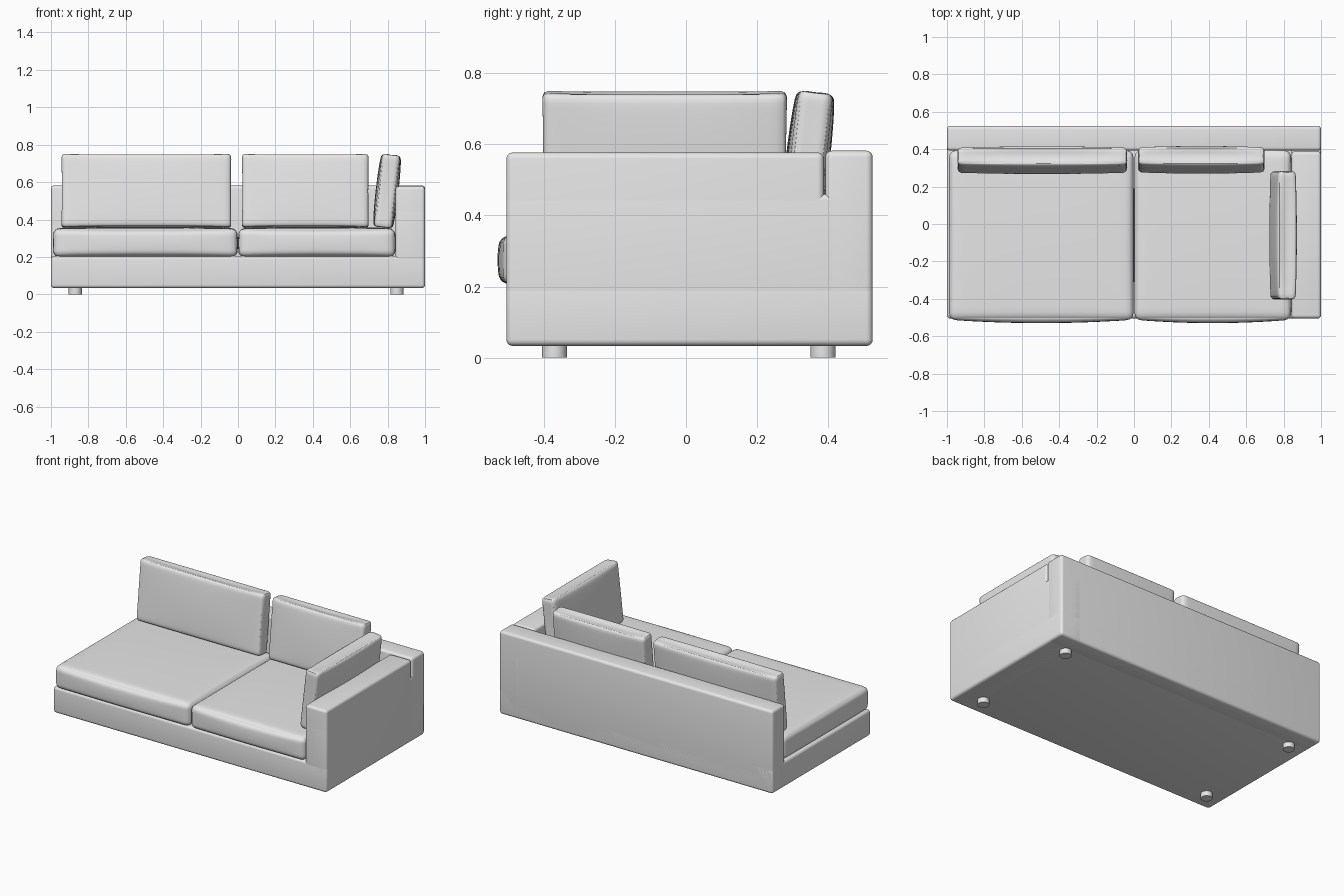
import bpy
import bmesh
import math
from mathutils import Matrix, Vector

cube = bpy.data.objects.get("Cube")
if cube:
    bpy.data.objects.remove(cube, do_unlink=True)

# One grey upholstery colour
fabric = bpy.data.materials.new("grey_fabric")
fabric.use_nodes = True
grey = (0.8, 0.8, 0.8, 1)
fabric.diffuse_color = grey
fabric.node_tree.nodes["Principled BSDF"].inputs["Base Color"].default_value = grey


def finish(bm, name):
    """Turn a bmesh into a smooth shaded, coloured object."""
    mesh = bpy.data.meshes.new(name)
    bm.to_mesh(mesh)
    bm.free()
    mesh.materials.append(fabric)
    obj = bpy.data.objects.new(name, mesh)
    bpy.context.collection.objects.link(obj)
    bpy.ops.object.select_all(action="DESELECT")
    obj.select_set(True)
    bpy.context.view_layer.objects.active = obj
    bpy.ops.object.shade_smooth_by_angle(angle=math.radians(40))
    return obj


def panel(name, low, high, radius=0.018):
    """Upholstered box with rounded edges."""
    low, high = Vector(low), Vector(high)
    bm = bmesh.new()
    bmesh.ops.create_cube(bm, size=1)
    bmesh.ops.scale(bm, vec=high - low, verts=bm.verts)
    bmesh.ops.translate(bm, vec=(low + high) / 2, verts=bm.verts)
    bmesh.ops.bevel(bm, geom=bm.edges[:], offset=radius, segments=5,
                    profile=0.5, affect="EDGES")
    return finish(bm, name)


def cushion(name, half, radius, bulge, matrix):
    """Rounded box whose six sides swell (or sink) towards their middles."""
    bm = bmesh.new()
    bmesh.ops.create_cube(bm, size=2)
    bmesh.ops.subdivide_edges(bm, edges=bm.edges[:], cuts=21, use_grid_fill=True)
    for v in bm.verts:
        u = [math.sin(c * math.pi / 2) for c in v.co]
        full = Vector([c * h for c, h in zip(u, half)])
        core = Vector([max(radius - h, min(h - radius, c)) for c, h in zip(full, half)])
        v.co = core + (full - core).normalized() * radius
        for i in range(3):
            a, b = u[i - 1], u[i - 2]
            v.co[i] += bulge[i] * u[i] * (1 - a * a) * (1 - b * b) ** 0.5
    bmesh.ops.transform(bm, matrix=matrix, verts=bm.verts)
    return finish(bm, name)


# Frame: base, back, and an arm separated from the back by a short slit
panel("base", (-1, -0.505, 0.033), (1, 0.525, 0.205))
panel("backrest", (-1, 0.392, 0.033), (1, 0.525, 0.582))
panel("arm_lower", (0.842, -0.505, 0.033), (1, 0.525, 0.46))
panel("arm", (0.842, -0.505, 0.033), (1, 0.388, 0.577))

# Seat cushions
for name, x0, x1 in (("seat_cushion_right", -0.988, -0.003),
                     ("seat_cushion_left", 0.003, 0.84)):
    cushion(name, ((x1 - x0) / 2, 0.452, 0.077), 0.035, (0.002, 0.018, 0.008),
            Matrix.Translation(((x0 + x1) / 2, -0.06, 0.275)))

# Loose cushions leaning on the back and on the arm
lean = Matrix.Rotation(math.radians(-6.5), 4, "X")
for name, half_width, place, turn in (
        ("back_cushion_right", 0.455, (-0.49, 0.341, 0.552), 0),
        ("back_cushion_left", 0.34, (0.36, 0.343, 0.552), 0),
        ("arm_cushion", 0.345, (0.797, -0.06, 0.552), -90)):
    cushion(name, (half_width, 0.048, 0.201), 0.026, (-0.004, 0.013, -0.014),
            Matrix.Translation(place)
            @ Matrix.Rotation(math.radians(turn), 4, "Z") @ lean)

# Short round feet
for side, x in (("right", -0.87), ("left", 0.85)):
    for end, y in (("front", -0.37), ("back", 0.385)):
        bm = bmesh.new()
        bmesh.ops.create_cone(bm, cap_ends=True, segments=32, radius1=0.035,
                              radius2=0.035, depth=0.04,
                              matrix=Matrix.Translation((x, y, 0.02)))
        finish(bm, f"foot_{end}_{side}")
